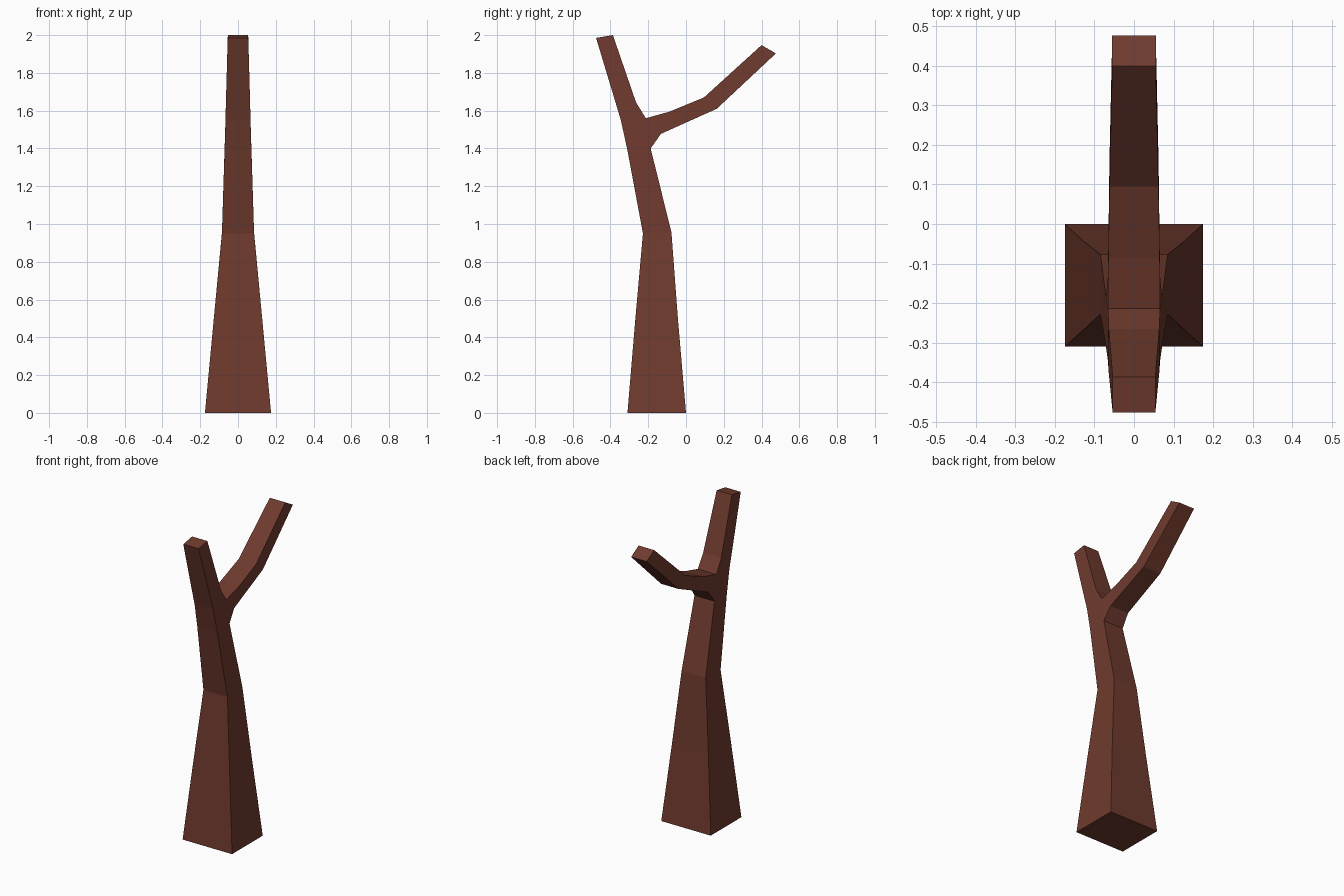
import bpy, bmesh

if "Cube" in bpy.data.objects:
    bpy.data.objects.remove(bpy.data.objects["Cube"])

# Each section: (rear y, z), (fore y, z), half width in x
trunk = [
    ((-0.31, 0.0), (0.0, 0.0), 0.175),
    ((-0.268, 0.5), (-0.043, 0.5), 0.128),
    ((-0.228, 0.95), (-0.077, 0.955), 0.085),
    ((-0.31, 1.39), (-0.187, 1.40), 0.071),
]
fork_left = ((-0.345, 1.55), (-0.213, 1.56), 0.066)
fork_right = ((-0.213, 1.56), (-0.133, 1.477), 0.066)
left_branch = [
    fork_left,
    ((-0.375, 1.65), (-0.265, 1.645), 0.064),
    ((-0.476, 1.985), (-0.387, 2.0), 0.054),
]
right_branch = [
    fork_right,
    ((-0.087, 1.595), (-0.06, 1.51), 0.065),
    ((0.095, 1.67), (0.163, 1.61), 0.062),
    ((0.40, 1.947), (0.476, 1.903), 0.055),
]

bm = bmesh.new()
cache = {}


def vert(point, x):
    key = (point, x > 0)
    if key not in cache:
        cache[key] = bm.verts.new((x, *point))
    return cache[key]


def ring(section):
    a, b, w = section
    return [vert(a, -w), vert(a, w), vert(b, w), vert(b, -w)]


def limb(sections):
    rings = [ring(s) for s in sections]
    for lo, hi in zip(rings, rings[1:]):
        for i in range(4):
            j = (i + 1) % 4
            bm.faces.new((lo[i], lo[j], hi[j], hi[i]))
    return rings


# Trunk and both branches, capped at the ends
t = limb(trunk)
l = limb(left_branch)
r = limb(right_branch)
for cap in (t[0], l[-1], r[-1]):
    bm.faces.new(cap)

# Fork joining the three limbs
top, left, right = t[-1], l[0], r[0]
bm.faces.new((top[0], top[1], left[1], left[0]))
bm.faces.new((top[3], top[2], right[2], right[3]))
for i, j in ((0, 3), (1, 2)):
    bm.faces.new((top[i], top[j], left[j], left[i]))
    bm.faces.new((top[j], right[j], left[j]))
bmesh.ops.recalc_face_normals(bm, faces=bm.faces)

mesh = bpy.data.meshes.new("tree_trunk")
bm.to_mesh(mesh)
bm.free()
tree = bpy.data.objects.new("tree_trunk", mesh)
bpy.context.collection.objects.link(tree)

# Brown bark
bark = bpy.data.materials.new("bark")
bark.diffuse_color = (0.16, 0.043, 0.027, 1)
bark.use_nodes = True
bark.node_tree.nodes["Principled BSDF"].inputs["Base Color"].default_value = bark.diffuse_color
mesh.materials.append(bark)
